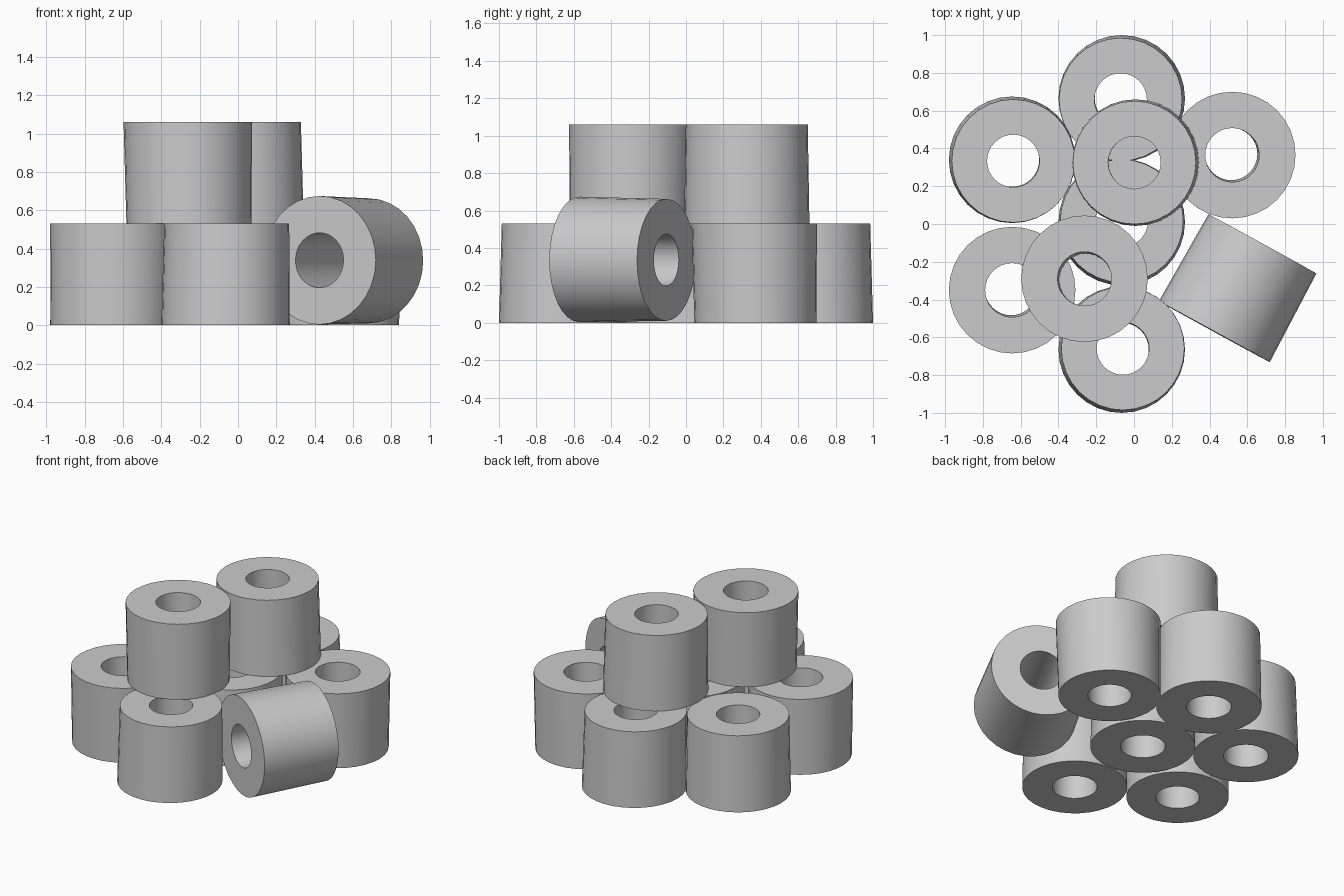
import bpy, bmesh, math
from mathutils import Vector, Matrix

if "Cube" in bpy.data.objects:
    bpy.data.objects.remove(bpy.data.objects["Cube"])

SIDES = 32
H = 0.53


def bead(name, matrix, shift, flipped=False):
    """Thick tube from z=0 to z=H; one end is slightly smaller and shifted."""
    big = (0.335, 0.143, Vector((0, 0)))
    small = (0.326, 0.139, Vector(shift))
    bottom, top = (small, big) if flipped else (big, small)
    bm = bmesh.new()

    def ring(r, c, z):
        return [bm.verts.new((c.x + r * math.cos(2 * math.pi * i / SIDES),
                              c.y + r * math.sin(2 * math.pi * i / SIDES), z))
                for i in range(SIDES)]

    # Cross-section loop: outer bottom, outer top, inner top, inner bottom
    loops = [ring(bottom[0], bottom[2], 0), ring(top[0], top[2], H),
             ring(top[1], top[2], H), ring(bottom[1], bottom[2], 0)]
    for k in range(4):
        a, b = loops[k], loops[(k + 1) % 4]
        for i in range(SIDES):
            j = (i + 1) % SIDES
            bm.faces.new((a[i], a[j], b[j], b[i]))
    bmesh.ops.recalc_face_normals(bm, faces=bm.faces)
    mesh = bpy.data.meshes.new(name)
    bm.to_mesh(mesh)
    bm.free()
    ob = bpy.data.objects.new(name, mesh)
    bpy.context.collection.objects.link(ob)
    ob.matrix_world = matrix
    bpy.ops.object.select_all(action='DESELECT')
    ob.select_set(True)
    bpy.context.view_layer.objects.active = ob
    bpy.ops.object.shade_smooth_by_angle(angle=math.radians(35))


# Upright beads: name, centre of the large end, base height, shift, flipped
s = 0.006
upright = [
    ("bead_back", (-0.065, 0.665), 0, (-s, -s), False),
    ("bead_back_left", (-0.645, 0.34), 0, (s, -s), False),
    ("bead_front_left", (-0.645, -0.35), 0, (-s, s), True),
    ("bead_front", (-0.065, -0.665), 0, (s, s), False),
    ("bead_right", (0.52, 0.365), 0, (-s, s), True),
    ("bead_middle", (-0.065, 0.01), 0, (0, s), False),
    ("bead_upper_back", (0.008, 0.325), H, (-s, 0), False),
    ("bead_upper_front", (-0.262, -0.29), H, (s, -s), True),
]
for name, (x, y), z, shift, flipped in upright:
    bead(name, Matrix.Translation((x, y, z)), shift, flipped)

# Fallen bead lying on its side, large end toward the front
start = Vector((0.425, -0.57, 0.339))
axis = Vector((0.68, -0.105, 0.336)) - start
rot = axis.to_track_quat('Z', 'Y').to_matrix().to_4x4()
bead("bead_fallen", Matrix.Translation(start) @ rot, (0, 0))
